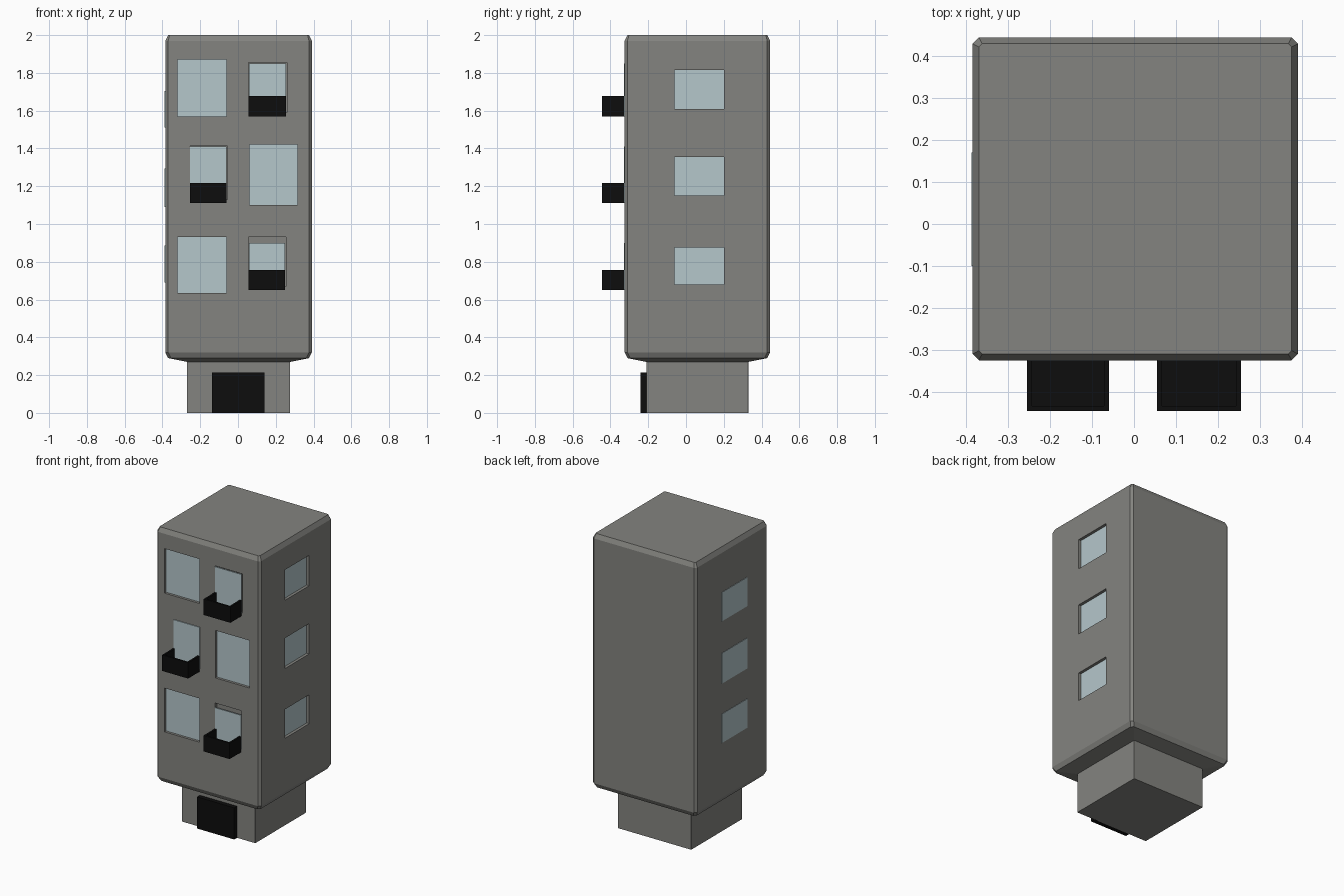
import bpy, bmesh

if "Cube" in bpy.data.objects:
    bpy.data.objects.remove(bpy.data.objects["Cube"])


def material(name, rgb):
    m = bpy.data.materials.new(name)
    m.diffuse_color = (*rgb, 1)
    m.use_nodes = True
    m.node_tree.nodes["Principled BSDF"].inputs["Base Color"].default_value = m.diffuse_color
    return m


GREY = material("concrete", (0.23, 0.23, 0.215))
GLASS = material("pale_glass", (0.46, 0.57, 0.60))
BLACK = material("black_paint", (0.004, 0.004, 0.004))


def finish(name, bm, mat=None):
    bmesh.ops.recalc_face_normals(bm, faces=bm.faces)
    me = bpy.data.meshes.new(name)
    bm.to_mesh(me)
    bm.free()
    ob = bpy.data.objects.new(name, me)
    bpy.context.collection.objects.link(ob)
    if mat:
        me.materials.append(mat)
    return ob


def add_box(bm, x0, x1, y0, y1, z0, z1):
    for v in bmesh.ops.create_cube(bm, size=1)["verts"]:
        v.co = (x1 if v.co.x > 0 else x0,
                y1 if v.co.y > 0 else y0,
                z1 if v.co.z > 0 else z0)


def box(name, dims, mat):
    bm = bmesh.new()
    add_box(bm, *dims)
    return finish(name, bm, mat)


# Tower and plinth: stacked eight-sided rings (half x, half y, chamfer, z)
RINGS = [(0.273, 0.27, 0.001, 0.0), (0.273, 0.27, 0.001, 0.27),
         (0.373, 0.37, 0.015, 0.29), (0.388, 0.385, 0.015, 0.32),
         (0.388, 0.385, 0.015, 1.97), (0.373, 0.37, 0.008, 2.0)]
bm = bmesh.new()
loops = []
for a, b, c, z in RINGS:
    pts = [(a, c - b), (a, b - c), (a - c, b), (c - a, b),
           (-a, b - c), (-a, c - b), (c - a, -b), (a - c, -b)]
    loops.append([bm.verts.new((x + 0.003, y + 0.06, z)) for x, y in pts])
for lo, hi in zip(loops, loops[1:]):
    for i in range(8):
        j = (i + 1) % 8
        bm.faces.new((lo[i], lo[j], hi[j], hi[i]))
bm.faces.new(loops[0][::-1])
bm.faces.new(loops[-1])
tower = finish("tower", bm, GREY)

FRONT, RIGHT, LEFT = -0.325, 0.391, -0.385
DEPTH = 0.025
front_windows = [(-0.32, -0.06, 1.57, 1.87), (0.06, 0.315, 1.10, 1.42),
                 (-0.32, -0.06, 0.635, 0.93)]
# Balconies: x0, x1, floor z, door top, opening top
balconies = [(0.055, 0.255, 1.57, 1.85, 1.855), (-0.255, -0.06, 1.11, 1.41, 1.412),
             (0.055, 0.25, 0.65, 0.90, 0.93)]
right_windows = [(1.61, 1.815), (1.15, 1.355), (0.68, 0.875)]
left_windows = [(1.51, 1.705), (1.09, 1.295), (0.69, 0.885)]

# Window and door recesses
cut = bmesh.new()
for x0, x1, z0, z1 in front_windows:
    add_box(cut, x0, x1, FRONT - 0.1, FRONT + DEPTH, z0, z1)
for x0, x1, z0, _, top in balconies:
    add_box(cut, x0, x1 + 0.005, FRONT - 0.1, FRONT + DEPTH, z0 + 0.02, top)
for z0, z1 in right_windows:
    add_box(cut, RIGHT - DEPTH, RIGHT + 0.1, -0.06, 0.20, z0, z1)
cutter = finish("recess_cutter", cut)
cutter.hide_render = True
mod = tower.modifiers.new("recesses", "BOOLEAN")
mod.object = cutter
mod.operation = "DIFFERENCE"
mod.solver = "EXACT"
bpy.context.view_layer.objects.active = tower
bpy.ops.object.modifier_apply(modifier=mod.name)
bpy.data.objects.remove(cutter)

# Window panes
for x0, x1, z0, z1 in front_windows:
    box("front_window", (x0, x1, FRONT + 0.017, FRONT + DEPTH + 0.002, z0, z1), GLASS)
for z0, z1 in right_windows:
    box("right_window", (RIGHT - DEPTH - 0.002, RIGHT - 0.019, -0.06, 0.20, z0, z1), GLASS)
for z0, z1 in left_windows:
    box("left_window", (LEFT - 0.003, LEFT + 0.005, -0.10, 0.17, z0, z1), GLASS)

# Balcony doors and open-topped balconies
T, OUT = 0.012, -0.446
for x0, x1, z0, door_top, _ in balconies:
    box("balcony_door", (x0 + 0.002, x1, FRONT - 0.002, FRONT + 0.006, z0, door_top), GLASS)
    z1 = z0 + 0.107
    bm = bmesh.new()
    add_box(bm, x0, x1, OUT, FRONT, z0, z0 + T)
    add_box(bm, x0, x1, OUT, OUT + T, z0 + T, z1)
    add_box(bm, x0, x0 + T, OUT + T, FRONT, z0 + T, z1)
    add_box(bm, x1 - T, x1, OUT + T, FRONT, z0 + T, z1)
    finish("balcony", bm, BLACK)

# Entrance door
box("entrance_door", (-0.137, 0.14, -0.24, -0.205, 0.0, 0.213), BLACK)
